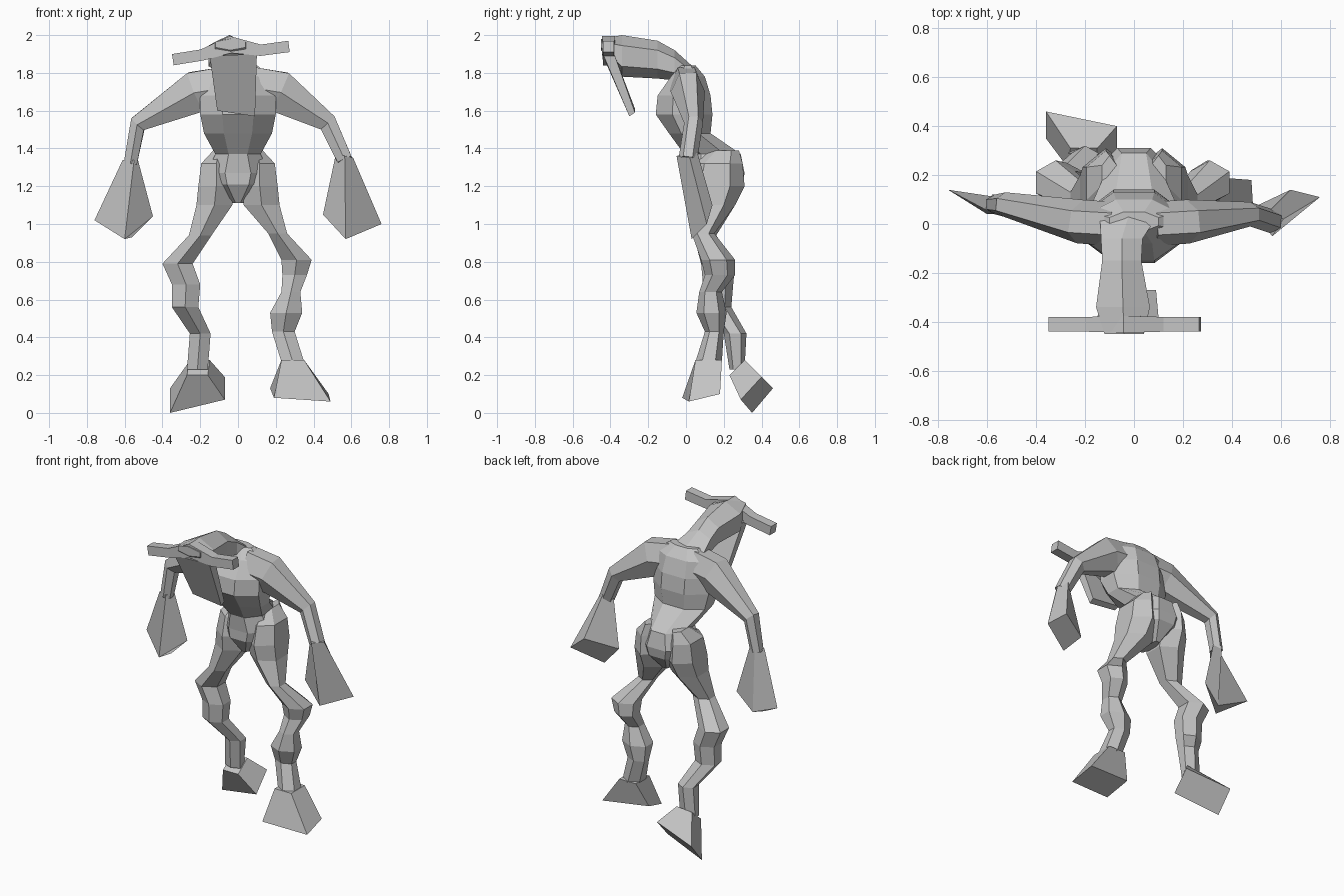
import bpy
import bmesh
from math import cos, sin, tau
from mathutils import Vector

default = bpy.data.objects.get("Cube")
if default:
    bpy.data.objects.remove(default, do_unlink=True)

grey = bpy.data.materials.new("clay_grey")
grey.use_nodes = True
grey.diffuse_color = (.55, .55, .55, 1)
grey.node_tree.nodes["Principled BSDF"].inputs["Base Color"].default_value = grey.diffuse_color

X, Y, Z = Vector((1, 0, 0)), Vector((0, 1, 0)), Vector((0, 0, 1))


def skin(name, rings):
    """Bridge successive rings of points, closing both ends."""
    bm = bmesh.new()
    loops = [[bm.verts.new(point) for point in ring] for ring in rings]
    for low, high in zip(loops, loops[1:]):
        count = len(low)
        for i in range(count):
            j = (i + 1) % count
            bm.faces.new((low[i], low[j], high[j], high[i]))
    bm.faces.new(loops[0])
    bm.faces.new(loops[-1])
    bmesh.ops.recalc_face_normals(bm, faces=bm.faces)
    mesh = bpy.data.meshes.new(name)
    bm.to_mesh(mesh)
    bm.free()
    mesh.materials.append(grey)
    part = bpy.data.objects.new(name, mesh)
    bpy.context.collection.objects.link(part)
    return part


def ring(centre, u, v, sides):
    """Polygon whose extents along u and v equal their lengths."""
    angles = [(i + .5) * tau / sides for i in range(sides)]
    wide = max(cos(a) for a in angles)
    tall = max(sin(a) for a in angles)
    return [centre + u * (cos(a) / wide) + v * (sin(a) / tall) for a in angles]


def loft(name, sections, sides, axes=None):
    """Sections are x, y, z and two half sizes; without axes they follow the path."""
    centres = [Vector(s[:3]) for s in sections]
    rings = []
    for i, section in enumerate(sections):
        if axes:
            u, v = axes
        else:
            last = len(centres) - 1
            along = (centres[min(i + 1, last)] - centres[max(i - 1, 0)]).normalized()
            v = (Y - along * along.y).normalized()
            u = v.cross(along)
        rings.append(ring(centres[i], u * section[3], v * section[4], sides))
    return skin(name, rings)


def mirrored(points):
    return [(-x, *rest) for x, *rest in points]


# Trunk: shoulders, chest, waist, hips, crotch
loft("torso", [
    (0, .01, 1.84, .1, .04),
    (0, .01, 1.78, .18, .09),
    (0, -.01, 1.68, .2, .14),
    (0, -.01, 1.58, .2, .15),
    (0, .02, 1.48, .18, .11),
    (0, .14, 1.37, .12, .15),
    (0, .155, 1.27, .165, .155),
    (0, .15, 1.21, .14, .15),
    (0, .14, 1.11, .03, .08),
], 8, (X, Y))

# Neck and forward-leaning head
loft("neck_and_head", [
    (-.02, .04, 1.77, .12, .06),
    (-.05, -.06, 1.84, .085, .08),
    (-.05, -.15, 1.87, .08, .1),
    (-.045, -.34, 1.89, .11, .11),
    (-.04, -.45, 1.95, .08, .03),
], 6, (X, Z))

# Flat hanging face plate
skin("face_plate", [
    [(-.15, -.44, 1.89), (.1, -.44, 1.9), (.1, -.38, 1.9), (-.15, -.38, 1.89)],
    [(-.11, -.31, 1.6), (.09, -.3, 1.57), (.09, -.27, 1.59), (-.11, -.27, 1.61)],
])

# Horizontal horns across the brow
loft("horns", [
    (-.345, -.41, 1.87, .03, .03),
    (-.19, -.41, 1.895, .03, .03),
    (-.04, -.41, 1.95, .045, .035),
    (.12, -.41, 1.92, .03, .03),
    (.27, -.41, 1.94, .03, .03),
], 4)

# Arms from a shared shoulder
shoulder = [(.08, 0, 1.72, .11, .09), (.22, .01, 1.7, .11, .09)]
loft("left_arm", shoulder + [
    (.475, .04, 1.535, .05, .05),
    (.565, .01, 1.34, .04, .05),
], 6)
loft("right_arm", mirrored(shoulder) + [
    (-.53, .08, 1.53, .045, .05),
    (-.57, .08, 1.32, .035, .04),
], 6)

# Broad hands, the right one bladelike
skin("left_hand", [
    [(.52, .01, 1.38), (.565, -.05, 1.36), (.61, .02, 1.35), (.56, .06, 1.38)],
    [(.45, .05, 1.05), (.57, .03, .92), (.76, .11, 1), (.64, .14, 1.1)],
])
skin("right_hand", [
    [(-.53, .1, 1.34), (-.55, .04, 1.34), (-.61, .06, 1.34), (-.58, .12, 1.34)],
    [(-.45, .12, 1.04), (-.6, .04, .92), (-.76, .14, 1.02), (-.56, .11, .93)],
])

# Legs: shared hip and thigh, different stride below
hip = [
    (.1, .2, 1.39, .03, .08),
    (.115, .165, 1.32, .08, .135),
    (.115, .155, 1.2, .095, .155),
    (.125, .14, 1.1, .095, .12),
]
loft("left_leg", hip + [
    (.21, .09, .95, .05, .06),
    (.31, .17, .81, .08, .09),
    (.3, .18, .73, .065, .08),
    (.28, .13, .64, .05, .06),
    (.255, .135, .53, .085, .08),
    (.24, .15, .43, .06, .05),
    (.29, .12, .27, .06, .07),
], 6, (X, Y))
loft("right_leg", mirrored(hip) + [
    (-.2, .1, .94, .06, .06),
    (-.32, .17, .79, .08, .09),
    (-.275, .17, .68, .075, .08),
    (-.28, .17, .56, .07, .07),
    (-.2, .26, .42, .055, .06),
    (-.215, .27, .23, .055, .04),
], 6, (X, Y))

# Flared feet, the trailing one tipped onto its toes
skin("left_foot", [
    [(.23, .05, .28), (.35, .05, .28), (.35, .19, .28), (.23, .19, .28)],
    [(.19, -.02, .08), (.49, .015, .06), (.48, .18, .1), (.17, .14, .13)],
])
skin("right_foot", [
    [(-.27, .23, .2), (-.16, .23, .2), (-.15, .31, .28), (-.26, .31, .27)],
    [(-.36, .35, 0), (-.07, .29, .07), (-.07, .4, .19), (-.36, .46, .13)],
])
